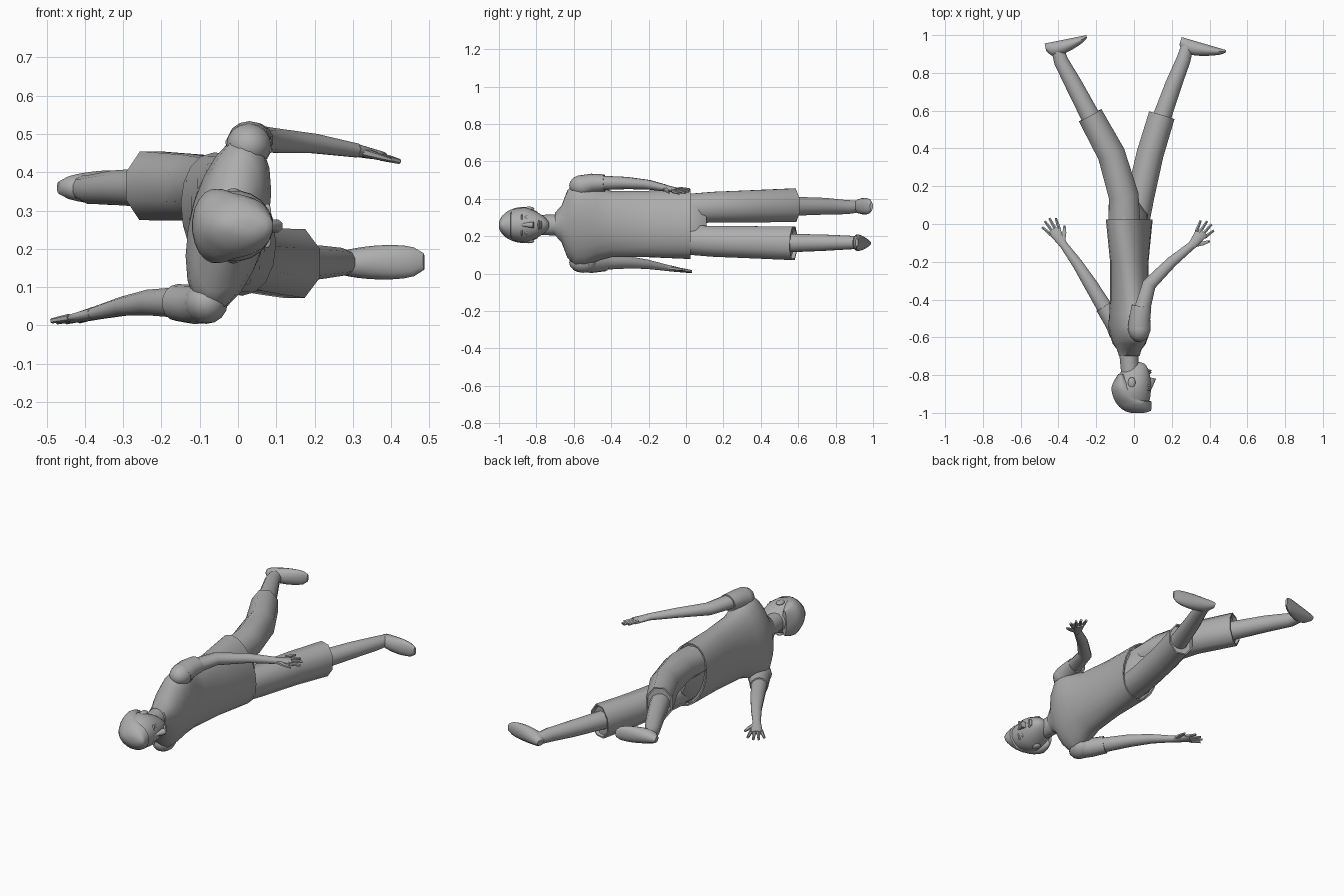
import bpy, bmesh, math
from mathutils import Vector, Matrix

cube = bpy.data.objects.get("Cube")
if cube:
    bpy.data.objects.remove(cube)

tone = (.42, .42, .42, 1)
grey = bpy.data.materials.new("plain grey")
grey.use_nodes = True
grey.diffuse_color = tone
grey.node_tree.nodes["Principled BSDF"].inputs["Base Color"].default_value = tone

UP = Vector((0, 0, 1))
ALONG = Vector((0, 1, 0))


def mix(pair, fraction):
    start, end = pair
    return start + (end - start) * fraction


def finish(name, bm, smooth_angle=50):
    bmesh.ops.recalc_face_normals(bm, faces=bm.faces)
    mesh = bpy.data.meshes.new(name)
    bm.to_mesh(mesh)
    bm.free()
    mesh.materials.append(grey)
    part = bpy.data.objects.new(name, mesh)
    bpy.context.collection.objects.link(part)
    bpy.ops.object.select_all(action='DESELECT')
    part.select_set(True)
    bpy.context.view_layer.objects.active = part
    bpy.ops.object.shade_smooth_by_angle(angle=math.radians(smooth_angle))


def make_ring(bm, centre, axis, thick, wide, sides, twist=0):
    """Elliptical ring across the axis; its width lies as upright as it can."""
    across = (UP - axis * UP.dot(axis)).normalized()
    across = Matrix.Rotation(math.radians(twist), 3, 'Y') @ across
    depth = across.cross(axis)
    grow = 1 / math.cos(math.pi / sides)
    ring = []
    for k in range(sides):
        turn = math.tau * (k + .5) / sides
        offset = depth * thick * math.cos(turn) + across * wide * math.sin(turn)
        ring.append(bm.verts.new(centre + offset * grow))
    return ring


def skin(name, bm, rings, open_hem=False, smooth_angle=50):
    for ring, following in zip(rings, rings[1:]):
        for k in range(len(ring)):
            bm.faces.new((ring[k - 1], ring[k], following[k], following[k - 1]))
    bm.faces.new(rings[0])
    end = bm.faces.new(rings[-1])
    bmesh.ops.recalc_face_normals(bm, faces=bm.faces)
    # A hem has a thin rim around a recess
    if open_hem:
        bmesh.ops.inset_individual(bm, faces=[end], thickness=.008)
        bmesh.ops.inset_individual(bm, faces=[end], thickness=.001, depth=-.02)
    finish(name, bm, smooth_angle)


def limb(name, joints, thick, wide, sides=12, open_hem=False, smooth_angle=50):
    """Tapering tube along joints; thick and wide run from start to end."""
    bm = bmesh.new()
    points = [Vector(joint) for joint in joints]
    last = len(points) - 1
    rings = []
    for i, point in enumerate(points):
        axis = (points[min(i + 1, last)] - points[max(i - 1, 0)]).normalized()
        rings.append(make_ring(bm, point, axis, mix(thick, i / last),
                               mix(wide, i / last), sides))
    skin(name, bm, rings, open_hem, smooth_angle)


def trunk(name, rows, twist, open_hem=False):
    """Rings stacked along the body: position, thickness, width."""
    bm = bmesh.new()
    rings = [make_ring(bm, Vector((-.025, y, .265)), ALONG, thick, wide, 20, twist(y))
             for y, thick, wide in rows]
    skin(name, bm, rings, open_hem)


def blob(name, centre, size):
    bm = bmesh.new()
    bmesh.ops.create_uvsphere(bm, u_segments=14, v_segments=8, radius=1)
    place = Matrix.Translation(centre) @ Matrix.Diagonal((*size, 1))
    bmesh.ops.transform(bm, matrix=place, verts=bm.verts)
    finish(name, bm)


def skull(name, grow, lowest, front_limit):
    """Egg with a flat face and a narrow jaw, from crown to lowest angle."""
    bm = bmesh.new()
    rings = []
    steps = 14
    for i in range(steps + 1):
        angle = mix((.15, lowest), i / steps)
        level, size = math.cos(angle), math.sin(angle) * grow
        jaw = min(level, 0)
        front = front_limit(level, .09 * math.sqrt(size))
        back = -.115 * size * (1 + .4 * jaw)
        centre = Vector(((front + back) / 2, -.863 - .133 * grow * level, .26))
        rings.append(make_ring(bm, centre, ALONG, (front - back) / 2,
                               .093 * size * (1 + .3 * jaw), 20))
    skin(name, bm, rings)


def foot(name, heel, toe):
    """Flat-soled foot that thins and broadens towards the toe."""
    bm = bmesh.new()
    sole = Vector(heel), Vector(toe)
    axis = (sole[1] - sole[0]).normalized()
    instep = axis.cross(UP)
    if instep.y > 0:
        instep.negate()
    rings = []
    steps = 10
    for i in range(steps + 1):
        along = mix((.01, .99), i / steps)
        rounding = math.sin(math.pi * along) ** .25
        thick = .045 * rounding * (1.1 - .7 * along)
        rings.append(make_ring(bm, mix(sole, along) + instep * thick, axis,
                               thick, rounding * (.036 + .014 * along), 14))
    skin(name, bm, rings)


def hand(side, wrist, heading, roll):
    """Flat palm with four spread fingers, thumb towards the front."""
    start = Vector(wrist)
    ahead = Vector((math.cos(heading), math.sin(heading), -.14))
    across = ahead.cross(UP) + UP * roll

    def at(forward, sideways):
        return start + ahead * forward + across * sideways

    limb(side + "_palm", [at(-.01, 0), at(.04, 0), at(.085, 0)], (.021, .035), (.017, .011))
    for i, finger in enumerate(("little", "ring", "middle", "index")):
        spread = (i - 1.5) * .018
        reach = .155 - abs(spread)
        limb(f"{side}_{finger}_finger", [at(.07, spread), at(reach, spread * 1.6)],
             (.009, .006), (.009, .006), 6)
    limb(side + "_thumb", [at(.01, .01), at(.04, .04), at(.07, .06)],
         (.014, .006), (.011, .005), 6)


# Shirt, twisting from the hips to the shoulders
trunk("shirt", [(-.7, .054, .06), (-.665, .062, .1), (-.635, .078, .18), (-.59, .09, .232),
                (-.54, .1, .232), (-.48, .1, .2), (-.4, .1, .177), (-.2, .1, .177),
                (.025, .115, .19)], lambda y: min(13, -15 - 54 * y), True)

# Shoulders, sleeves and arms
shoulder = (.028, -.55, .47)
blob("left_shoulder", shoulder, (.06, .075, .058))
limb("left_sleeve", [shoulder, (.03, -.5, .483), (.04, -.435, .485)],
     (.06, .052), (.056, .044), 14, True)
wrist = (.31, -.11, .457)
limb("left_arm", [(.03, -.5, .485), (.08, -.32, .484), (.2, -.2, .475), wrist],
     (.045, .021), (.04, .018))
hand("left", wrist, .92, -.25)

shoulder = (-.083, -.55, .06)
blob("right_shoulder", shoulder, (.058, .075, .056))
limb("right_sleeve", [shoulder, (-.115, -.5, .055), (-.16, -.435, .06)],
     (.058, .046), (.053, .047), 14, True)
wrist = (-.38, -.1, .03)
limb("right_arm", [(-.12, -.5, .06), (-.23, -.32, .06), (-.3, -.21, .05), wrist],
     (.044, .02), (.042, .016))
hand("right", wrist, 2.15, 0)

# Trousers: seat and two faceted legs
trunk("trouser_seat", [(-.02, .09, .165), (.05, .09, .165), (.11, .05, .1)], lambda y: -15)
limb("left_trouser_leg", [(-.05, -.02, .345), (-.055, .15, .355), (-.12, .37, .36),
                          (-.232, .575, .365)], (.085, .068), (.078, .09), 8, True, 65)
limb("right_trouser_leg", [(0, -.02, .182), (.035, .15, .172), (.085, .37, .167),
                           (.147, .575, .162)], (.075, .07), (.078, .09), 8, True, 65)

# Shins and feet
limb("left_shin", [(-.21, .53, .36), (-.32, .74, .36), (-.385, .86, .355),
                   (-.41, .94, .36)], (.052, .032), (.052, .03))
foot("left_foot", (-.475, .955, .36), (-.25, 1, .36))
limb("right_shin", [(.135, .53, .163), (.21, .74, .165), (.262, .87, .166),
                    (.285, .95, .164)], (.05, .032), (.05, .03))
foot("right_foot", (.25, .99, .162), (.49, .92, .167))

# Neck, head and hair with a fringe above the hairline
limb("neck", [(-.03, -.66, .26), (-.02, -.79, .26)], (.05, .048), (.056, .052), 14)
skull("head", 1, 3, lambda level, front: front)
skull("hair", 1.04, 2.1, lambda level, front: min(.092, front * 1.5) if level > .45 else level * .11)

# Face details
limb("nose", [(.08, -.885, .26), (.09, -.85, .26), (.097, -.815, .26)], (.006, .02), (.006, .017), 8)
blob("upper_lip", (.083, -.787, .26), (.01, .006, .026))
blob("lower_lip", (.082, -.776, .26), (.01, .006, .022))
for side, outward in (("left", 1), ("right", -1)):
    def beside(x, y, distance):
        return x, y, .26 + outward * distance

    blob(side + "_eye", beside(.074, -.855, .036), (.01, .008, .016))
    blob(side + "_brow", beside(.077, -.878, .036), (.01, .005, .022))
    blob(side + "_ear", beside(-.012, -.84, .087), (.02, .029, .011))
